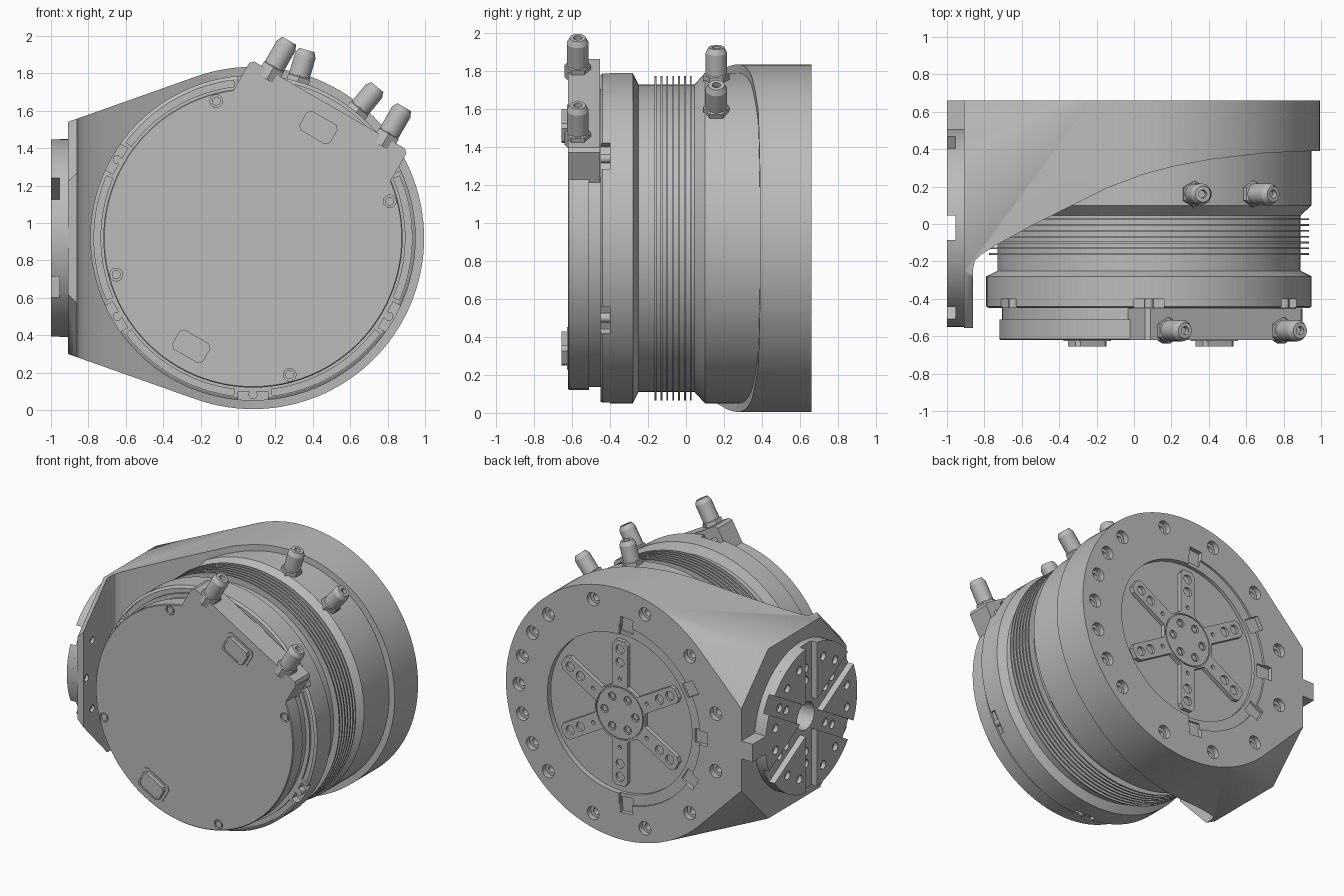
import bpy, bmesh, math
from math import cos, sin, radians, pi
from mathutils import Vector

if "Cube" in bpy.data.objects:
    bpy.data.objects.remove(bpy.data.objects["Cube"])

CX, CZ = 0.08, 0.92          # main axis, running along y
FY = -0.02                   # side flange centre
made = []

grey = bpy.data.materials.new("machined grey")
grey.use_nodes = True
grey.diffuse_color = (0.5, 0.5, 0.5, 1)
grey.node_tree.nodes["Principled BSDF"].inputs["Base Color"].default_value = (0.5, 0.5, 0.5, 1)


# ---- helpers ----
def finish(bm, name):
    bmesh.ops.recalc_face_normals(bm, faces=bm.faces)
    me = bpy.data.meshes.new(name)
    bm.to_mesh(me)
    bm.free()
    me.materials.append(grey)
    ob = bpy.data.objects.new(name, me)
    bpy.context.collection.objects.link(ob)
    made.append(ob)
    return ob


def main(u, v, d):           # profile across the main axis
    return CX + u, d, CZ + v


def side(u, v, d):           # profile across the side flange axis
    return d, FY + u, CZ + v


def plan(u, v, d):           # profile seen from above
    return u, v, d


def prisms(name, shapes, d0, d1, frame=main):
    bm = bmesh.new()
    for pts in shapes:
        a = [bm.verts.new(frame(u, v, d0)) for u, v in pts]
        b = [bm.verts.new(frame(u, v, d1)) for u, v in pts]
        bm.faces.new(a)
        bm.faces.new(b[::-1])
        for i in range(len(a)):
            j = (i + 1) % len(a)
            bm.faces.new((a[j], a[i], b[i], b[j]))
    return finish(bm, name)


def lathe(name, profile, origin, axis, n=96):
    bm = bmesh.new()
    rot = Vector(axis).to_track_quat('Z', 'Y')
    rings = [[bm.verts.new(Vector(origin) + rot @ Vector((r * cos(2 * pi * i / n), r * sin(2 * pi * i / n), d)))
              for i in range(n)] for d, r in profile]
    for a, b in zip(rings, rings[1:]):
        for i in range(n):
            j = (i + 1) % n
            bm.faces.new((a[i], a[j], b[j], b[i]))
    bm.faces.new(rings[0][::-1])
    bm.faces.new(rings[-1])
    return finish(bm, name)


def boolean(ob, tool, op='DIFFERENCE'):
    mod = ob.modifiers.new("cut", 'BOOLEAN')
    mod.object, mod.operation, mod.solver = tool, op, 'EXACT'
    dg = bpy.context.evaluated_depsgraph_get()
    me = bpy.data.meshes.new_from_object(ob.evaluated_get(dg))
    ob.modifiers.clear()
    ob.data = me
    made.remove(tool)
    bpy.data.objects.remove(tool)


def turn(pts, deg):
    c, s = cos(radians(deg)), sin(radians(deg))
    return [(u * c - v * s, u * s + v * c) for u, v in pts]


def circle(r, n=96, u=0, v=0):
    return [(u + r * cos(2 * pi * i / n), v + r * sin(2 * pi * i / n)) for i in range(n)]


def dots(r, dist, angles, n=20):
    return [turn(circle(r, n, dist), a) for a in angles]


def box(u, v, w, h):
    return [(u - w / 2, v - h / 2), (u + w / 2, v - h / 2), (u + w / 2, v + h / 2), (u - w / 2, v + h / 2)]


def band(r0, r1, a0, a1, n=24):
    ang = [radians(a0 + (a1 - a0) * i / n) for i in range(n + 1)]
    return [(r1 * cos(a), r1 * sin(a)) for a in ang] + [(r0 * cos(a), r0 * sin(a)) for a in ang[::-1]]


sixth = range(0, 360, 60)
spokes = range(30, 390, 60)

# ---- housing: hull of round body and chamfered side plate, swept open at the front ----
bm = bmesh.new()
for y in (-0.555, 0.66):
    for u, v in circle(0.915, 128):
        bm.verts.new(main(u, v, y))
for s in (-1, 1):
    for y, h in ((-0.555, 0.3), (-0.25, 0.62), (0.35, 0.62), (0.66, 0.3)):
        bm.verts.new((-0.91, y, CZ + s * h))
res = bmesh.ops.convex_hull(bm, input=bm.verts)
bmesh.ops.delete(bm, geom=[v for v in bm.verts if not v.link_faces], context='VERTS')
bmesh.ops.dissolve_limit(bm, angle_limit=0.005, verts=bm.verts, edges=bm.edges)
housing = finish(bm, "housing")
sweep = [(1.3, 0.39), (0.95, 0.39), (0.7, 0.38), (0.41, 0.345), (0.22, 0.31), (0.05, 0.265), (-0.15, 0.19),
         (-0.34, 0.095), (-0.55, -0.01), (-0.73, -0.11), (-0.82, -0.165), (-0.852, -0.2), (-0.862, -0.25),
         (-0.862, -0.8), (1.3, -0.8)]
boolean(housing, prisms("cutter", [sweep], -0.5, 2.5, plan))

# rear face: recess, half ring step, notches and counterbored bolt holes
boolean(housing, prisms("cutter", [circle(0.58)], 0.62, 0.8))
boolean(housing, prisms("cutter", [band(0.56, 0.655, 90, 270, 48)], 0.645, 0.8))
boolean(housing, prisms("cutter", [turn(box(0.66, 0, 0.11, 0.1), a) for a in (95, 150, 180, 210, 265)], 0.63, 0.8))
bolts = list(range(15, 375, 30))
boolean(housing, prisms("cutter", dots(0.048, 0.81, bolts + [0, 30, 330]), 0.62, 0.8))
boolean(housing, prisms("cutter", dots(0.026, 0.81, bolts + [0, 30, 330]), 0.55, 0.8))
boolean(housing, prisms("cutter", dots(0.025, 0.5, (150, 180, 210)), -0.885, -0.84, side))
boolean(housing, prisms("cutter", [circle(0.1, 48)], -1.1, -0.8, side))

# ---- rear output star ----
arm = [(0.2, -0.06), (0.5, -0.06), (0.53, -0.035), (0.53, 0.035), (0.5, 0.06), (0.2, 0.06)]
star = prisms("rear_star", [[p for a in spokes for p in turn(arm, a)]], 0.6, 0.65)
boolean(star, prisms("cutter", dots(0.033, 0.37, spokes) + dots(0.033, 0.465, spokes), 0.63, 0.7))
boolean(star, prisms("cutter", dots(0.014, 0.25, spokes, 12), 0.63, 0.7))
boolean(star, prisms("cutter", [band(0.185, 0.192, 0, 359.9, 64)], 0.642, 0.7))
boolean(star, prisms("cutter", dots(0.03, 0.125, sixth), 0.635, 0.7))
prisms("rear_star_bolts", dots(0.02, 0.125, sixth, 12), 0.62, 0.643)

# ---- side flange: base disc, six raised pads, locating tab ----
base = prisms("side_flange", [circle(0.53)], -0.955, -0.9, side)
boolean(base, prisms("cutter", [circle(0.1, 48)], -1.1, -0.8, side))
boolean(base, prisms("cutter", dots(0.03, 0.26, spokes) + dots(0.03, 0.35, spokes), -1.1, -0.93, side))
half = 30 - math.degrees(math.asin(0.065 / 0.53))
pad = [(0.13, 0)] + band(0.53, 0.53, -half, half, 16)[:17]
pads = prisms("side_flange_pads", [turn(pad, a) for a in sixth], -1.0, -0.95, side)
boolean(pads, prisms("cutter", dots(0.03, 0.42, [a + d for a in sixth for d in (-11, 11)]), -1.1, -0.97, side))
prisms("side_flange_tab", [box(0.58, 0, 0.2, 0.13)], -1.0, -0.9, side)

# ---- motor drum with cooling fins ----
profile = [(-0.45, 0.855), (-0.44, 0.87), (-0.28, 0.87), (-0.25, 0.81)]
for k in range(7):
    y = -0.165 + 0.031 * k
    profile += [(y, 0.81), (y, 0.855), (y + 0.009, 0.855), (y + 0.009, 0.81)]
profile += [(0.045, 0.81), (0.10, 0.87), (0.5, 0.87)]
drum = lathe("motor_drum", profile, (CX, 0, CZ), (0, 1, 0))
boolean(drum, prisms("cutter", [turn(box(0.86, 0, 0.08, 0.16), a) for a in spokes], -0.6, -0.4))
boolean(drum, prisms("cutter", [band(0.815, 0.85, a - 23, a + 23) for a in sixth], -0.6, -0.435))
prisms("drum_bolts", dots(0.024, 0.838, spokes), -0.45, -0.39)

# ---- front cover with connector block, bolts and plugs ----
cover = lathe("front_cover", [(-0.62, 0.795), (-0.615, 0.8), (-0.51, 0.8), (-0.51, 0.785), (-0.44, 0.785)],
              (CX, 0, CZ), (0, 1, 0))
block = turn([(-0.485, 0.4), (0.485, 0.4), (0.485, 0.8), (0.465, 0.82), (-0.465, 0.82), (-0.485, 0.8)], -30)
boolean(cover, prisms("connector_block", [block], -0.62, -0.452), 'UNION')
corners = (15, 105, 195, 285)
boolean(cover, prisms("cutter", dots(0.034, 0.757, corners), -0.7, -0.605))
prisms("cover_bolts", dots(0.024, 0.757, corners), -0.618, -0.6)


def plug_shape(u, v, w, h):
    c = 0.02
    pts = [(-w + c, -h), (w - c, -h), (w, -h + c), (w, h - c), (w - c, h), (-w + c, h), (-w, h - c), (-w, -h + c)]
    return [(u + a, v + b) for a, b in turn(pts, -30)]


spots = ((0.35, 0.59), (-0.33, -0.58))
prisms("plug_bases", [plug_shape(u, v, 0.115, 0.075) for u, v in spots], -0.626, -0.61)
plugs = prisms("plugs", [plug_shape(u, v, 0.095, 0.06) for u, v in spots], -0.655, -0.61)
boolean(plugs, prisms("cutter", [plug_shape(u, v, 0.083, 0.049) for u, v in spots], -0.7, -0.65))


# ---- cable connectors ----
def connector(name, base, direction, length):
    lathe(name, [(-0.05, 0.057), (length - 0.03, 0.057), (length, 0.042), (length, 0.022), (length - 0.03, 0.02)],
          base, direction, 32)
    lathe(name + "_nut", [(-0.05, 0.07), (0.025, 0.07), (0.032, 0.06)], base, direction, 6)


n = Vector((0.5, 0, 0.866))
t = Vector((0.866, 0, -0.5))
for label, lateral in (("left", 0.35), ("right", -0.36)):
    connector("block_connector_" + label, Vector((CX, -0.57, CZ)) + t * lateral + n * 0.82, n, 0.19)
for label, deg in (("upper", 16), ("lower", 39.5)):
    d = Vector((sin(radians(deg)), 0, cos(radians(deg))))
    connector("drum_connector_" + label, Vector((CX, 0.16, CZ)) + d * 0.87, d, 0.175)

# ---- shading ----
bpy.ops.object.select_all(action='DESELECT')
for ob in made:
    ob.select_set(True)
bpy.context.view_layer.objects.active = housing
bpy.ops.object.shade_smooth_by_angle(angle=radians(25))
